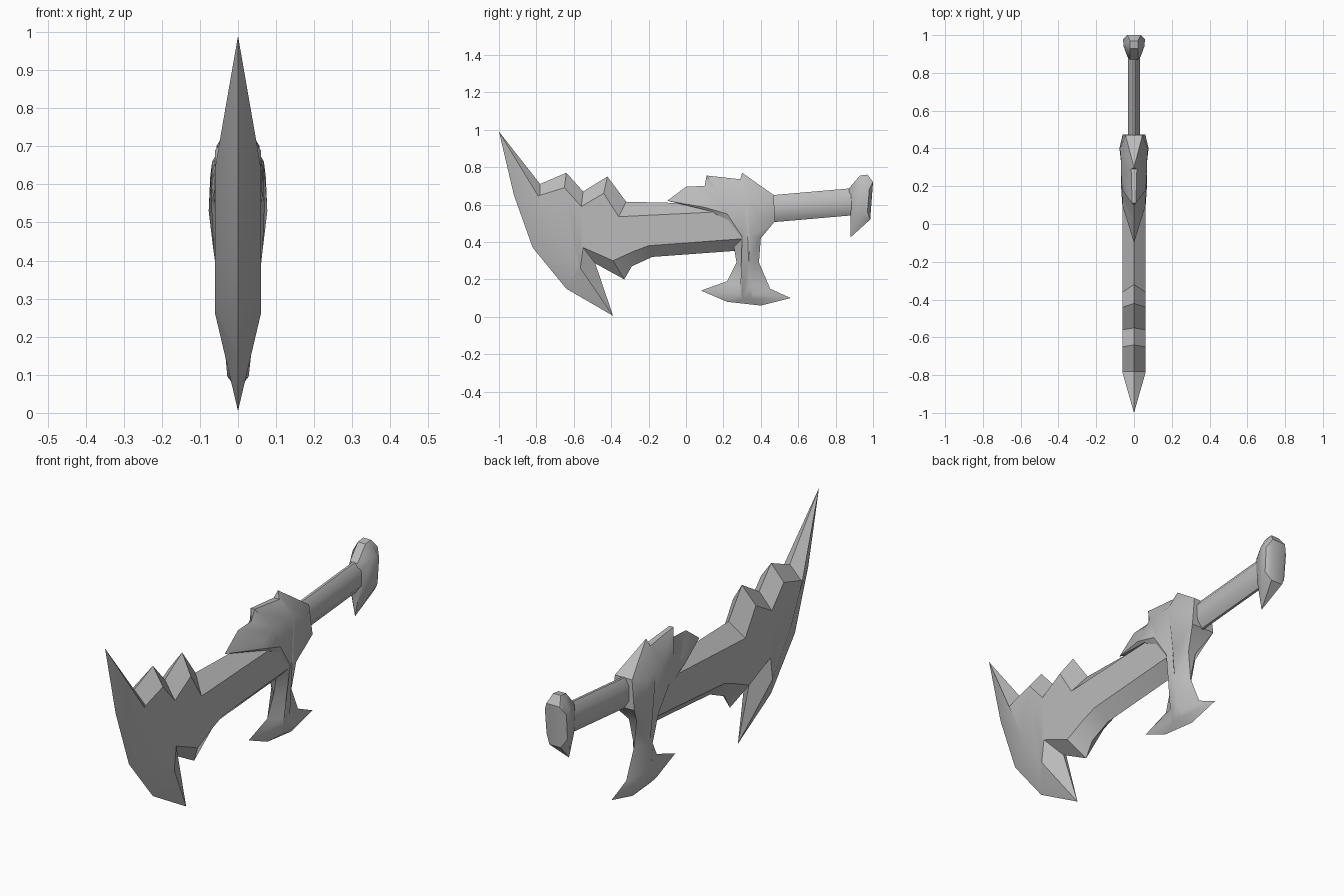
import bpy, bmesh, math

if "Cube" in bpy.data.objects:
    bpy.data.objects.remove(bpy.data.objects["Cube"], do_unlink=True)

# Single grey metal
GREY = (0.5, 0.5, 0.5, 1)
metal = bpy.data.materials.new("grey metal")
metal.use_nodes = True
metal.diffuse_color = GREY
metal.node_tree.nodes["Principled BSDF"].inputs["Base Color"].default_value = GREY


def bevelled_plate(name, rim, face, angle=30):
    """Symmetric solid: rim profile (y, z, half width) rising to a raised face profile."""
    bm = bmesh.new()
    n = len(rim)
    rims, faces = [], []
    for side in (1, -1):
        rims.append([bm.verts.new((side * x, y, z)) for y, z, x in rim])
        faces.append([bm.verts.new((side * x, y, z)) for y, z, x in face])
    caps = [bm.faces.new(loop) for loop in faces]
    for i in range(n):
        j = (i + 1) % n
        for r, f in zip(rims, faces):
            bm.faces.new((r[i], r[j], f[j], f[i]))
        bm.faces.new((rims[0][i], rims[0][j], rims[1][j], rims[1][i]))
    bmesh.ops.triangulate(bm, faces=caps)
    bmesh.ops.remove_doubles(bm, verts=bm.verts[:], dist=0.0005)
    bmesh.ops.recalc_face_normals(bm, faces=bm.faces[:])
    mesh = bpy.data.meshes.new(name)
    bm.to_mesh(mesh)
    bm.free()
    mesh.materials.append(metal)
    obj = bpy.data.objects.new(name, mesh)
    bpy.context.collection.objects.link(obj)
    bpy.ops.object.select_all(action="DESELECT")
    obj.select_set(True)
    bpy.context.view_layer.objects.active = obj
    bpy.ops.object.shade_smooth_by_angle(angle=math.radians(angle))
    return obj


def at_width(points, x):
    return [(y, z, x) for y, z in points]


# Blade: sharp rim, flat raised sides
blade_rim = [(-1, .99), (-.92, .65), (-.82, .37), (-.64, .15), (-.39, .005),
             (-.485, .285), (-.33, .2), (-.29, .27), (-.18, .32), (.3, .355),
             (.3, .6), (-.32, .615), (-.42, .75), (-.55, .67), (-.64, .77), (-.78, .71)]
blade_face = [(-.79, .645), (-.77, .6), (-.7, .45), (-.58, .28), (-.565, .26),
              (-.55, .37), (-.39, .3), (-.28, .35), (-.2, .38), (.3, .417),
              (.3, .567), (-.36, .535), (-.44, .66), (-.56, .59), (-.65, .69), (-.78, .65)]
bevelled_plate("blade", at_width(blade_rim, 0), at_width(blade_face, .06))

# Guard: jagged crown, bulging body, waisted stem and winged foot
guard_rim = [(-.1, .62, 0), (0, .695, 0), (.1, .7, 0), (.11, .755, .01), (.29, .735, .015),
             (.3, .77, 0), (.47, .65, .045), (.475, .51, .06), (.4, .42, .02), (.39, .29, 0),
             (.45, .15, 0), (.56, .1, 0), (.4, .06, 0), (.22, .08, 0), (.08, .14, 0),
             (.22, .19, 0), (.27, .29, 0), (.25, .41, .03), (.15, .56, .062)]
guard_face = [(.1, .585, .062), (.12, .62, .061), (.16, .64, .062), (.18, .66, .063),
              (.27, .66, .068), (.32, .66, .068), (.4, .62, .073), (.4, .53, .077),
              (.345, .43, .065), (.335, .29, .045), (.34, .17, .035), (.36, .12, .03),
              (.35, .095, .028), (.3, .095, .028), (.29, .12, .03), (.31, .17, .035),
              (.315, .29, .045), (.3, .43, .065), (.22, .55, .07)]
bevelled_plate("guard", guard_rim, guard_face, 40)

# Grip
grip_rim = [(.4, .5), (.4, .645), (.92, .69), (.92, .545)]
grip_face = [(.4, .54), (.4, .61), (.92, .655), (.92, .58)]
bevelled_plate("grip", at_width(grip_rim, .006), at_width(grip_face, .031), 40)

# Pommel with a downward spur
pommel_rim = [(.87, .685, .02), (.93, .755, .02), (.97, .76, .02), (1, .72, .035),
              (.985, .52, .03), (.88, .425, 0), (.88, .54, .02)]
pommel_face = [(.885, .66, .035), (.94, .7, .055), (.965, .7, .057), (.98, .68, .057),
               (.97, .56, .055), (.94, .53, .045), (.89, .56, .035)]
bevelled_plate("pommel", pommel_rim, pommel_face, 40)
